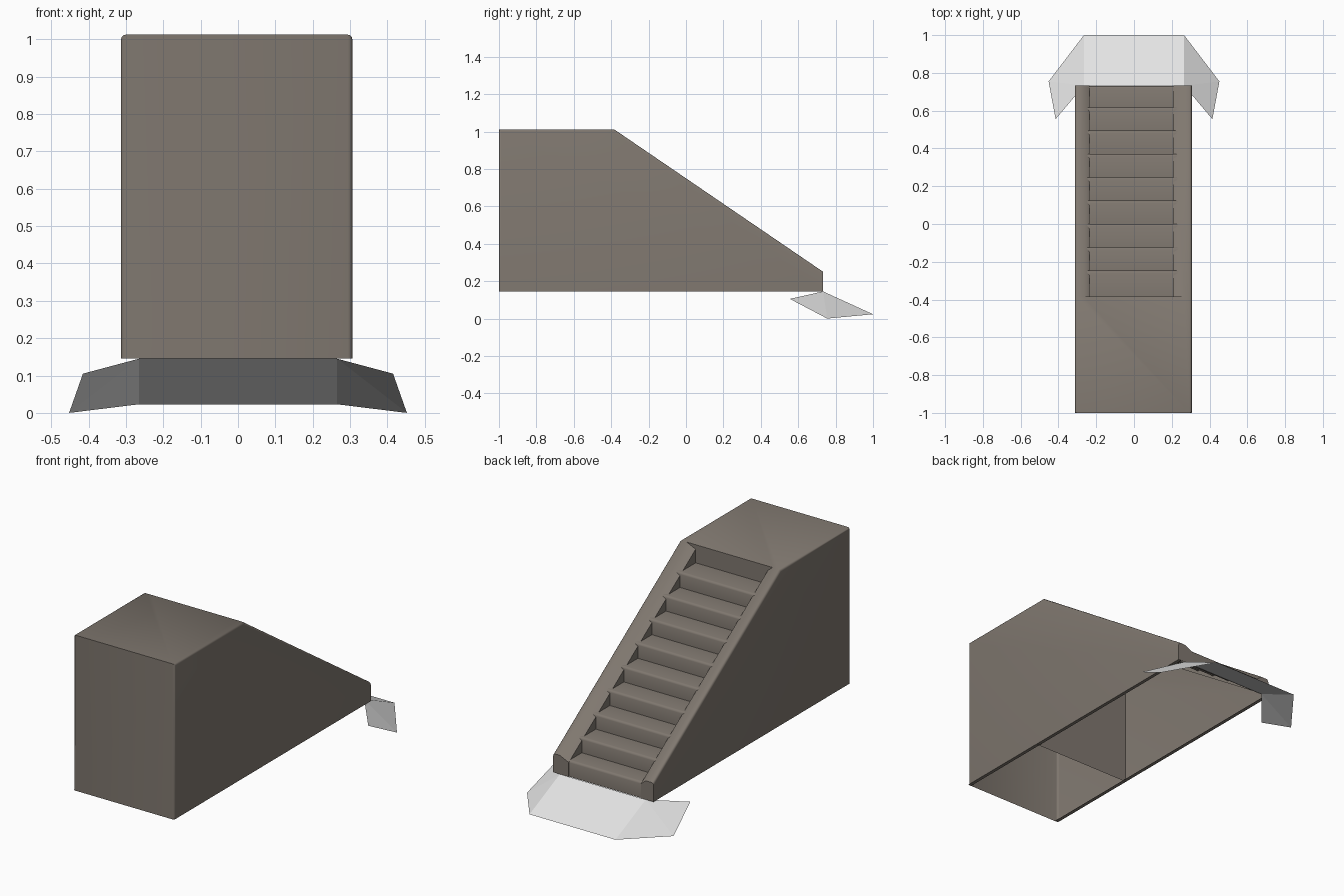
import bpy, bmesh, math

if "Cube" in bpy.data.objects:
    bpy.data.objects.remove(bpy.data.objects["Cube"])

def mat(name, c):
    m = bpy.data.materials.new(name)
    m.diffuse_color = (*c, 1)
    m.use_nodes = True
    m.node_tree.nodes["Principled BSDF"].inputs["Base Color"].default_value = m.diffuse_color
    return m

BROWN = mat("weathered brown", (0.215, 0.187, 0.16))
PALE = mat("pale grey", (0.78, 0.78, 0.78))

def build(name, polys, material, bevel_test=None, smooth=None, width=0.012):
    """Make an object from a list of polygons, welding shared corners."""
    bm = bmesh.new()
    for p in polys:
        bm.faces.new([bm.verts.new(v) for v in p])
    bmesh.ops.remove_doubles(bm, verts=bm.verts, dist=1e-4)
    bmesh.ops.recalc_face_normals(bm, faces=bm.faces)
    if bevel_test:
        es = [e for e in bm.edges if len(e.link_faces) == 2 and bevel_test(e.verts[0].co, e.verts[1].co)]
        bmesh.ops.bevel(bm, geom=es, offset=width, segments=3, profile=0.5,
                        affect='EDGES', clamp_overlap=True)
    me = bpy.data.meshes.new(name)
    bm.to_mesh(me)
    bm.free()
    ob = bpy.data.objects.new(name, me)
    bpy.context.collection.objects.link(ob)
    me.materials.append(material)
    if smooth:
        bpy.ops.object.select_all(action='DESELECT')
        ob.select_set(True)
        bpy.context.view_layer.objects.active = ob
        bpy.ops.object.shade_smooth_by_angle(angle=math.radians(smooth))
    return ob

def strip(profile, x0, x1):
    """Sheet swept across x along a (y, z) profile."""
    return [[(x0, *a), (x1, *a), (x1, *b), (x0, *b)] for a, b in zip(profile, profile[1:])]

XL, XR, XM = -0.313, 0.306, 0.265
Y0, YP, Y1 = -1.0, -0.385, 0.733
ZB, ZT, ZE = 0.145, 1.012, 0.25
DIP = 0.025

# Hollow body: platform top, front wall, side walls and sloping rails
faces = [
    [(XL, Y0, ZB), (XR, Y0, ZB), (XR, Y0, ZT), (XL, Y0, ZT)],
    [(XL, Y0, ZT), (XR, Y0, ZT), (XR, YP, ZT), (XM, YP, ZT), (-XM, YP, ZT), (XL, YP, ZT)],
]
for xo, xm, xi in ((XL, -XM, -0.235), (XR, XM, 0.21)):
    faces += [
        [(xo, Y0, ZB), (xo, Y1, ZB), (xo, Y1, ZE), (xo, YP, ZT), (xo, Y0, ZT)],
        [(xo, YP, ZT), (xm, YP, ZT), (xm, Y1, ZE), (xo, Y1, ZE)],
        [(xm, YP, ZT), (xi, YP, ZT - DIP), (xi, Y1, ZE - DIP), (xm, Y1, ZE)],
        [(xo, Y1, ZE), (xm, Y1, ZE), (xi, Y1, ZE - DIP), (xi, Y1, ZB), (xo, Y1, ZB)],
        [(xi, YP, ZT - DIP), (xi, Y1, ZE - DIP), (xi, Y1, ZB), (xi, YP, ZB + 0.75)],
    ]
def outer_edge(a, b):
    same_side = abs(a.x - b.x) < 1e-4 and abs(a.x) > 0.3
    return same_side and (min(a.z, b.z) > 0.9 or abs(a.z - b.z) > 0.5)
build("body_shell", faces, BROWN, outer_edge, smooth=50)

# Steps: nine rounded treads whose noses lie flush with the rails
N = 9
RUN, RISE, FIRST = 0.1235, 0.0845, 0.235
def nose_y(i):
    return 0.73 if i == 0 else 0.741 - i * RUN
def stair_profile(r=0.012):
    pts = [(0.73, ZB)]
    for i in range(N):
        y, z = nose_y(i), FIRST + i * RISE
        back = nose_y(i + 1) if i < N - 1 else YP
        pts += [(y, z - r), (y - r * 0.3, z - r * 0.3), (y - r, z), (back, z)]
    return pts + [(YP, ZT)]
build("steps", strip(stair_profile(), -XM, XM), BROWN, smooth=50)

# Dividing wall under the platform; the space below the stairs is open
build("divider_wall", strip([(-0.44, ZB), (-0.44, ZT - 0.005)], XL + 0.002, XR - 0.002), BROWN)

# Thin lip along the bottom of each side wall
for name, x0, x1 in (("left_lip", XL, XL + 0.02), ("right_lip", XR - 0.02, XR)):
    build(name, strip([(Y0, ZB + 0.001), (Y1, ZB + 0.001)], x0, x1), BROWN)

# Pale sloping apron with two folded wings
apron = [[(-0.265, Y1, ZB), (0.265, Y1, ZB), (0.265, 1.0, 0.023), (-0.265, 1.0, 0.023)]]
for s in (-1, 1):
    a, b = (s * 0.265, Y1, ZB), (s * 0.265, 1.0, 0.023)
    c, d = (s * 0.452, 0.755, 0.0), (s * 0.415, 0.555, 0.105)
    apron += [[a, b, c], [a, c, d]]
build("apron", apron, PALE)
